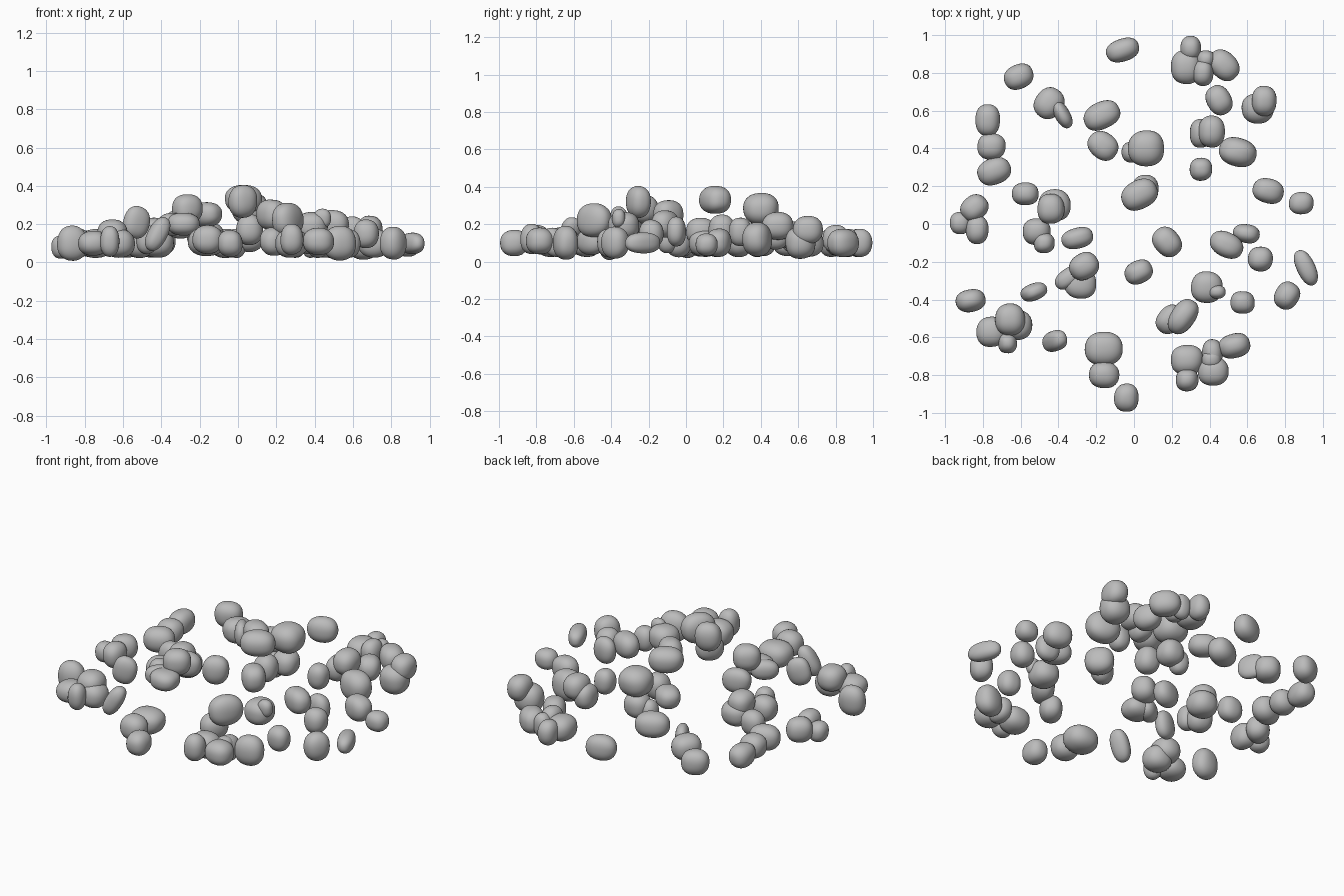
import bpy, bmesh, math, random
from mathutils import Matrix, Vector, noise

random.seed(4)
if "Cube" in bpy.data.objects:
    bpy.data.objects.remove(bpy.data.objects["Cube"], do_unlink=True)

# One grey stone colour
stone_grey = bpy.data.materials.new("stone_grey")
stone_grey.use_nodes = True
colour = (0.5, 0.5, 0.5, 1)
stone_grey.diffuse_color = colour
stone_grey.node_tree.nodes["Principled BSDF"].inputs["Base Color"].default_value = colour


def pebble(name, x, y, length, width=None, turn=0, z=.1, tall=.075, lean=0):
    """Rounded stone: half length, half width, turn about z, lean sideways."""
    bm = bmesh.new()
    bmesh.ops.create_icosphere(bm, subdivisions=4, radius=1)
    offset = Vector([random.uniform(-9, 9) for axis in "xyz"])
    for v in bm.verts:
        # Slightly boxy, gently uneven surface
        squared = sum(abs(c) ** 2.3 for c in v.co) ** (-1 / 2.3)
        v.co *= squared * (1 + .05 * noise.noise(v.co * .8 + offset))
    turned = Matrix.Rotation(math.radians(turn), 4, "Z")
    leaned = Matrix.Rotation(math.radians(lean), 4, "Y")
    sized = Matrix.Diagonal((length, width or length, tall, 1))
    bm.transform(turned @ leaned @ sized)
    for f in bm.faces:
        f.smooth = True
    mesh = bpy.data.meshes.new(name)
    bm.to_mesh(mesh)
    bm.free()
    mesh.materials.append(stone_grey)
    stone = bpy.data.objects.new(name, mesh)
    stone.location = (x, y, z)
    bpy.context.collection.objects.link(stone)


# Back left pile, in the order it is stacked
pebble("back_pile_stone", .3, .93, .055, .065)
pebble("back_pile_stone", .275, .83, .08, .09)
pebble("back_pile_stone", .365, .8, .055, .07, z=.12)
pebble("back_pile_stone", .38, .87, .05)
pebble("back_pile_stone", .475, .84, .09, .07, turn=-45)
pebble("back_left_stone", .45, .655, .08, .065, turn=-60)
pebble("back_left_pair_lower", .655, .61, .085, .08, tall=.085)
pebble("back_left_pair_upper", .69, .65, .065, .08, z=.17)
pebble("back_left_inner_upper", .355, .48, .06, .075, z=.14)
pebble("back_left_inner_lower", .41, .49, .07, .085, z=.19)
pebble("left_oval_stone", .55, .38, .1, .075, turn=-15, z=.12, tall=.09)
pebble("left_small_stone", .355, .29, .06, z=.16)
pebble("left_edge_stone", .71, .175, .085, .065, turn=-15)
pebble("left_edge_stone", .885, .11, .065, .06, z=.09, tall=.06)

# Back right scatter
pebble("back_edge_stone", -.06, .92, .09, .06, turn=20)
pebble("back_right_stone", -.61, .78, .08, .065, turn=25)
pebble("back_right_pair_flat", -.45, .64, .085, .075, turn=50)
pebble("back_right_pair_thin", -.38, .58, .08, .04, turn=-60, z=.12)
pebble("right_row_stone", -.775, .55, .065, .085, tall=.07)
pebble("right_row_stone", -.755, .41, .075, .07, tall=.07)
pebble("right_row_stone", -.74, .28, .09, .07, turn=20)
pebble("back_middle_stone", -.17, .575, .1, .07, turn=25, z=.14)
pebble("back_middle_stone", -.165, .415, .085, .07, turn=-40, z=.25, tall=.065)

# Middle stacks
pebble("middle_stack_top", .065, .4, .095, z=.28, tall=.085)
pebble("middle_stack_base", -.01, .38, .055)
pebble("middle_stack_base", .06, .39, .075, z=.13)
pebble("inner_stack_top", .03, .155, .1, .075, turn=25, z=.33, tall=.075)
pebble("inner_stack_base", .06, .19, .07, z=.17, tall=.08)
pebble("middle_high_stone", .175, -.095, .085, .07, turn=-50, z=.25, tall=.08)
pebble("middle_high_stone", .025, -.255, .075, .06, turn=25, z=.32, tall=.085)
pebble("middle_right_high_stone", -.265, -.225, .08, .07, turn=30, z=.28)
pebble("middle_right_low_stone", -.285, -.315, .085, .08, z=.2, tall=.06)
pebble("middle_right_low_stone", -.345, -.285, .08, .05, turn=35, z=.2, tall=.06)
pebble("middle_right_oval", -.3, -.075, .085, .055, turn=15, z=.2)

# Right side clusters
pebble("right_inner_stone", -.575, .16, .07, .06)
pebble("right_inner_lower", -.42, .1, .085)
pebble("right_inner_upper", -.44, .08, .07, .08, z=.16)
pebble("right_inner_stone", -.515, -.04, .075, .07)
pebble("right_inner_stone", -.475, -.1, .055, z=.12)
pebble("right_edge_stone", -.845, .085, .075, .065, turn=40)
pebble("right_edge_stone", -.92, .005, .055, .06, z=.08, tall=.06)
pebble("right_edge_stone", -.83, -.03, .06, .075)
pebble("front_right_edge_stone", -.865, -.405, .08, .06, turn=10, tall=.09)
pebble("front_right_standing", -.53, -.36, .07, .045, turn=20, z=.21, tall=.085, lean=15)
pebble("front_right_standing", -.42, -.62, .05, .055, turn=20, z=.15, tall=.095, lean=30)
pebble("front_right_pile_stone", -.755, -.57, .08, tall=.065)
pebble("front_right_pile_top", -.655, -.505, .08, .085, z=.15)
pebble("front_right_pile_stone", -.62, -.535, .08)
pebble("front_right_pile_stone", -.67, -.63, .05, .055, z=.11, tall=.08)

# Front stones
pebble("front_round_stone", -.16, -.66, .1, .09, z=.11)
pebble("front_round_stone", -.16, -.8, .08, .07, z=.12)
pebble("front_tip_stone", -.04, -.92, .065, .075, tall=.07)
pebble("front_left_pile_stone", .28, -.72, .085, .08)
pebble("front_left_pile_stone", .28, -.825, .06, z=.12, tall=.08)
pebble("front_left_pile_stone", .415, -.685, .055, .075)
pebble("front_left_pile_chip", .41, -.72, .05, z=.13, tall=.05)
pebble("front_left_pile_stone", .42, -.78, .08, .075, z=.11, tall=.07)
pebble("front_left_oval", .53, -.645, .085, .065, turn=15, tall=.09)

# Left front scatter
pebble("left_pair_upper", .26, -.49, .1, .065, turn=55, z=.22, tall=.09)
pebble("left_pair_lower", .19, -.505, .08, .065, turn=50, z=.11)
pebble("left_round_stone", .385, -.335, .085, z=.19)
pebble("left_chip", .44, -.36, .045, .035, z=.23, tall=.05)
pebble("left_front_stone", .575, -.415, .065, .06)
pebble("left_front_edge_stone", .81, -.38, .075, .065, turn=60, tall=.085)
pebble("left_thin_stone", .91, -.23, .1, .05, turn=-65, tall=.055)
pebble("left_inner_stone", .67, -.185, .065, z=.15)
pebble("left_inner_stone", .49, -.11, .09, .065, turn=-25, z=.2)
pebble("left_inner_stone", .595, -.05, .07, .05, turn=-10, z=.16, tall=.08)
